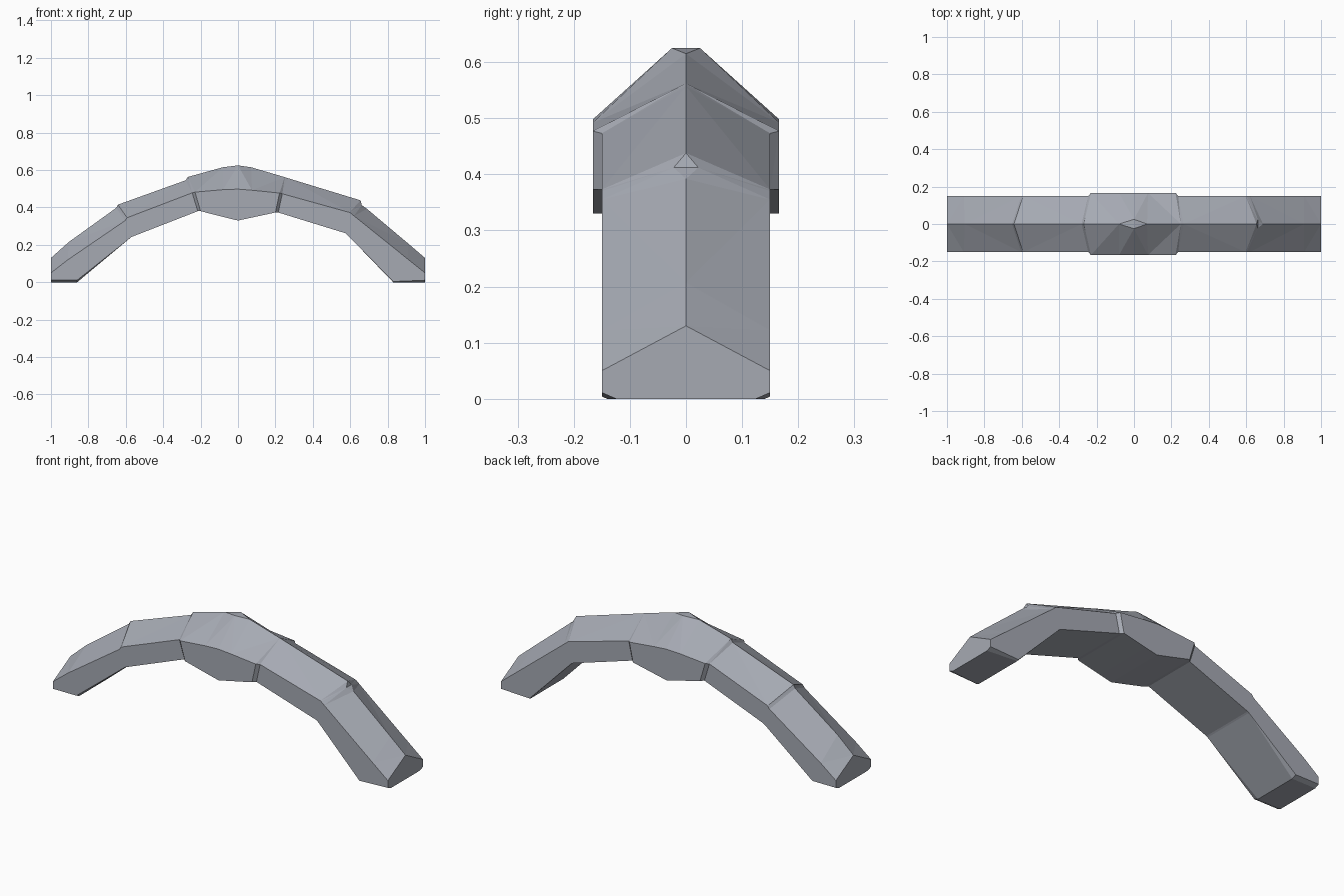
import bpy, bmesh

if "Cube" in bpy.data.objects:
    bpy.data.objects.remove(bpy.data.objects["Cube"])

W, K = 0.15, 0.166   # half widths of the arch and of its keystone


def section(bottom, eave, ridge, w=W, flat=0.0, cham=0.0):
    """House-shaped ring; bottom, eave and ridge are (x, z) points."""
    half = [(bottom[0], w - 2.3 * cham, bottom[1]),
            (bottom[0], w, bottom[1] + cham),
            (eave[0], w, eave[1]),
            (ridge[0], flat, ridge[1])]
    return half + [(x, -y, z) for x, y, z in reversed(half)]


def loft(name, rings, material):
    bm = bmesh.new()
    loops = [[bm.verts.new(p) for p in ring] for ring in rings]
    n = len(loops[0])
    for a, b in zip(loops, loops[1:]):
        for i in range(n):
            j = (i + 1) % n
            bm.faces.new((a[i], a[j], b[j], b[i]))
    bm.faces.new(loops[0])
    bm.faces.new(loops[-1])
    bmesh.ops.remove_doubles(bm, verts=bm.verts, dist=0.0005)
    bmesh.ops.triangulate(bm, faces=[f for f in bm.faces if len(f.verts) == 4])
    bmesh.ops.recalc_face_normals(bm, faces=bm.faces)
    mesh = bpy.data.meshes.new(name)
    bm.to_mesh(mesh)
    bm.free()
    mesh.materials.append(material)
    obj = bpy.data.objects.new(name, mesh)
    bpy.context.collection.objects.link(obj)
    return obj


stone = bpy.data.materials.new("blue_grey_stone")
stone.diffuse_color = (0.38, 0.40, 0.45, 1)
stone.use_nodes = True
stone.node_tree.nodes["Principled BSDF"].inputs["Base Color"].default_value = stone.diffuse_color

rings = [
    # left foot
    section((-1, 0), (-1, 0.05), (-1, 0.13), cham=0.011),
    section((-0.86, 0), (-0.91, 0.12), (-0.905, 0.215), cham=0.011),
    section((-0.575, 0.238), (-0.603, 0.33), (-0.652, 0.397)),
    # left haunch
    section((-0.567, 0.243), (-0.593, 0.345), (-0.642, 0.415)),
    section((-0.215, 0.38), (-0.245, 0.478), (-0.28, 0.545)),
    # keystone with its small flattened peak
    section((-0.20, 0.38), (-0.23, 0.482), (-0.268, 0.563), K),
    section((-0.07, 0.347), (-0.08, 0.495), (-0.08, 0.615), K),
    section((0, 0.33), (0, 0.498), (0, 0.625), K, flat=0.025),
    section((0.07, 0.345), (0.075, 0.492), (0.07, 0.615), K),
    section((0.20, 0.373), (0.222, 0.477), (0.25, 0.562), K),
    # right haunch
    section((0.215, 0.373), (0.237, 0.473), (0.265, 0.557)),
    section((0.575, 0.262), (0.597, 0.373), (0.655, 0.438)),
    # right foot with the chipped joint
    section((0.58, 0.258), (0.602, 0.37), (0.662, 0.412), flat=0.022),
    section((0.592, 0.246), (0.62, 0.355), (0.69, 0.392)),
    section((0.83, 0), (0.91, 0.122), (0.91, 0.207), cham=0.004),
    section((1, 0), (1, 0.05), (1, 0.13), cham=0.011),
]
loft("stone_arch", rings, stone)
